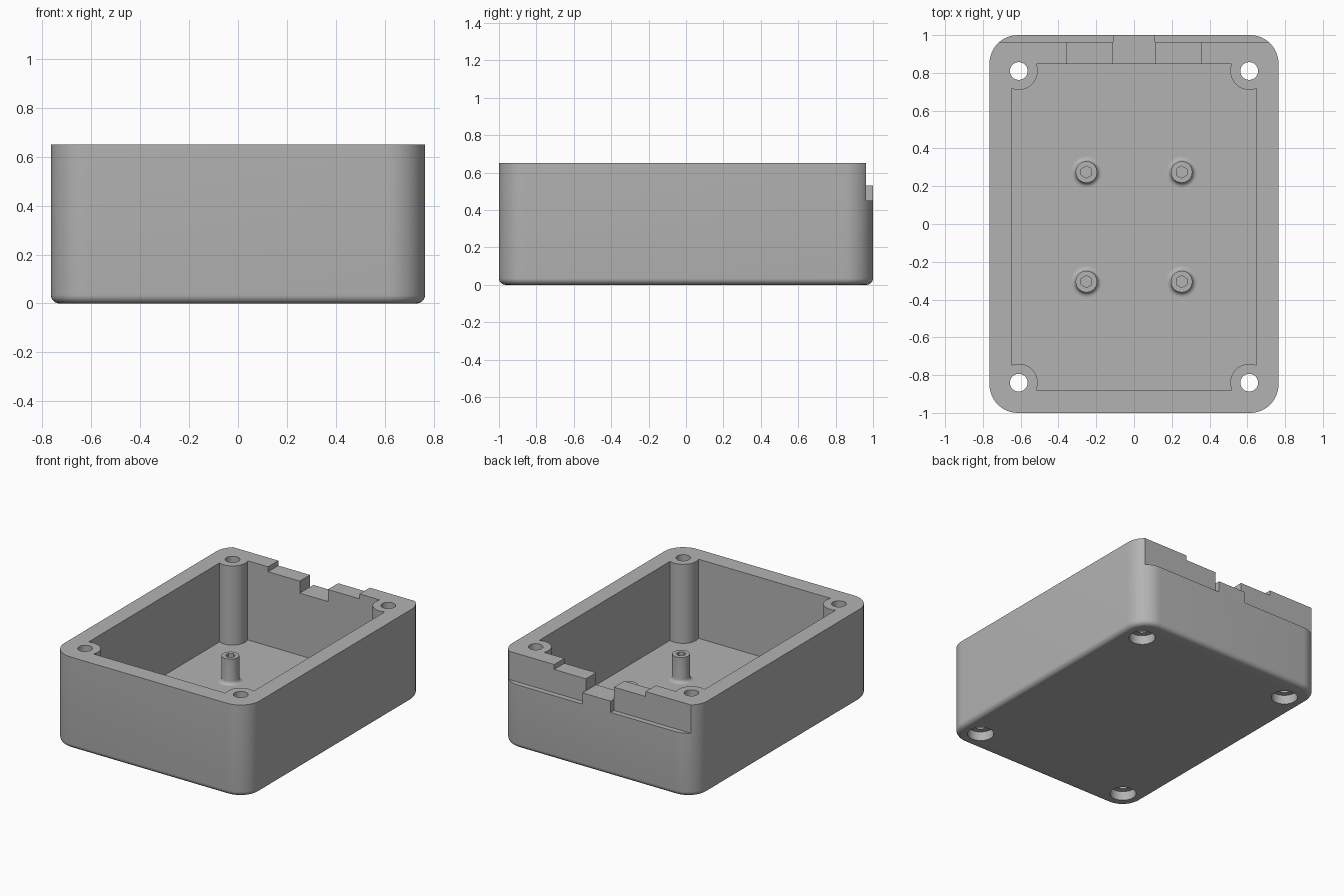
import bpy, bmesh, math

cube = bpy.data.objects.get("Cube")
if cube:
    bpy.data.objects.remove(cube, do_unlink=True)

HALF_X, HALF_Y, HEIGHT, FLOOR = 0.765, 1.0, 0.65, 0.09
POST_X, POST_BACK, POST_FRONT = 0.61, 0.81, -0.84
CORNERS = [(1, 1), (-1, 1), (-1, -1), (1, -1)]

grey = bpy.data.materials.new("matte grey")
grey.use_nodes = True
colour = (0.45, 0.45, 0.45, 1)
grey.diffuse_color = colour
grey.node_tree.nodes["Principled BSDF"].inputs["Base Color"].default_value = colour


def make_object(name, bm):
    bmesh.ops.recalc_face_normals(bm, faces=bm.faces)
    mesh = bpy.data.meshes.new(name)
    bm.to_mesh(mesh)
    bm.free()
    mesh.materials.append(grey)
    obj = bpy.data.objects.new(name, mesh)
    bpy.context.collection.objects.link(obj)
    return obj


def prism(name, outline, z0, z1, bevel=0):
    """Extrude an outline upwards, optionally rounding the bottom rim."""
    bm = bmesh.new()
    base = bm.faces.new([bm.verts.new((x, y, z0)) for x, y in outline])
    rim = list(base.edges)
    ext = bmesh.ops.extrude_face_region(bm, geom=[base], use_keep_orig=True)
    top = [v for v in ext["geom"] if isinstance(v, bmesh.types.BMVert)]
    bmesh.ops.translate(bm, verts=top, vec=(0, 0, z1 - z0))
    if bevel:
        bmesh.ops.bevel(bm, geom=rim, offset=bevel, segments=6,
                        profile=0.5, affect='EDGES')
    return make_object(name, bm)


def arc(cx, cy, r, a0, a1, n):
    return [(cx + r * math.cos(math.radians(a0 + (a1 - a0) * i / n)),
             cy + r * math.sin(math.radians(a0 + (a1 - a0) * i / n)))
            for i in range(n + 1)]


def disc(name, x, y, r, z0, z1, sides=32, turn=0):
    return prism(name, arc(x, y, r, turn, turn + 360, sides)[:-1], z0, z1)


def block(name, x0, x1, y0, y1, z0, z1):
    return prism(name, [(x0, y0), (x1, y0), (x1, y1), (x0, y1)], z0, z1)


def cut(obj, cutter):
    cutter.hide_render = True
    mod = obj.modifiers.new("cut", 'BOOLEAN')
    mod.operation, mod.solver, mod.object = 'DIFFERENCE', 'EXACT', cutter
    select(obj)
    bpy.ops.object.modifier_apply(modifier=mod.name)
    bpy.data.objects.remove(cutter, do_unlink=True)


def select(obj):
    bpy.ops.object.select_all(action='DESELECT')
    obj.select_set(True)
    bpy.context.view_layer.objects.active = obj


def smooth(obj):
    select(obj)
    bpy.ops.object.shade_smooth_by_angle(angle=math.radians(32))


# Rounded outer shell
r = 0.15
outline = []
for i, (sx, sy) in enumerate(CORNERS):
    outline += arc(sx * (HALF_X - r), sy * (HALF_Y - r), r, 90 * i, 90 * i + 90, 12)
shell = prism("enclosure_shell", outline, 0, HEIGHT, bevel=0.035)

# Cavity outline wraps round the four screw posts
inside = []
for sx, sy in CORNERS:
    cy = POST_BACK if sy > 0 else POST_FRONT
    pts = [(POST_X * sx + x * sx, cy + y * sy)
           for x, y in arc(0, 0, 0.1, -67.7, -202.3, 20)]
    inside += pts if sx * sy > 0 else pts[::-1]
    if sx * sy > 0:
        continue
# Square the straight walls by joining neighbouring post arcs
cut(shell, prism("cavity", inside, FLOOR, 1))

# Screw holes with counterbores underneath
for sx, sy in CORNERS:
    cy = POST_BACK if sy > 0 else POST_FRONT
    cut(shell, disc("screw_hole", sx * POST_X, cy, 0.047, -0.1, 1))
    cut(shell, disc("counterbore", sx * POST_X, cy, 0.086, -0.1, 0.065))

# Stepped back wall: shallow dip, cable notch, outer rebate either side
cut(shell, block("dip", -0.358, 0.358, 0.8, 1.1, 0.615, 1))
cut(shell, block("notch", -0.11, 0.11, 0.8, 1.1, 0.53, 1))
for x0, x1 in ((-1, -0.11), (0.11, 1)):
    cut(shell, block("rebate", x0, x1, 0.963, 1.1, 0.45, 1))
smooth(shell)


# Board standoffs with flared feet
def standoff(name, x, y):
    top, radius, flare, sides = 0.27, 0.057, 0.025, 32
    profile = [(radius + flare, FLOOR - 0.01)]
    for px, pz in arc(radius + flare, FLOOR + flare, flare, 270, 180, 6):
        profile.append((px, pz))
    profile.append((radius, top))
    bm = bmesh.new()
    rings = [[bm.verts.new((px, py, z)) for px, py in arc(x, y, pr, 0, 360, sides)[:-1]]
             for pr, z in profile]
    for low, high in zip(rings, rings[1:]):
        for i in range(sides):
            j = (i + 1) % sides
            bm.faces.new((low[i], low[j], high[j], high[i]))
    bm.faces.new(rings[0])
    bm.faces.new(rings[-1])
    obj = make_object(name, bm)
    cut(obj, disc("pilot_hole", x, y, 0.032, FLOOR + 0.02, 1, sides=6, turn=30))
    smooth(obj)


for side, x in (("left", 0.252), ("right", -0.252)):
    for end, y in (("back", 0.275), ("front", -0.305)):
        standoff(f"standoff_{end}_{side}", x, y)
